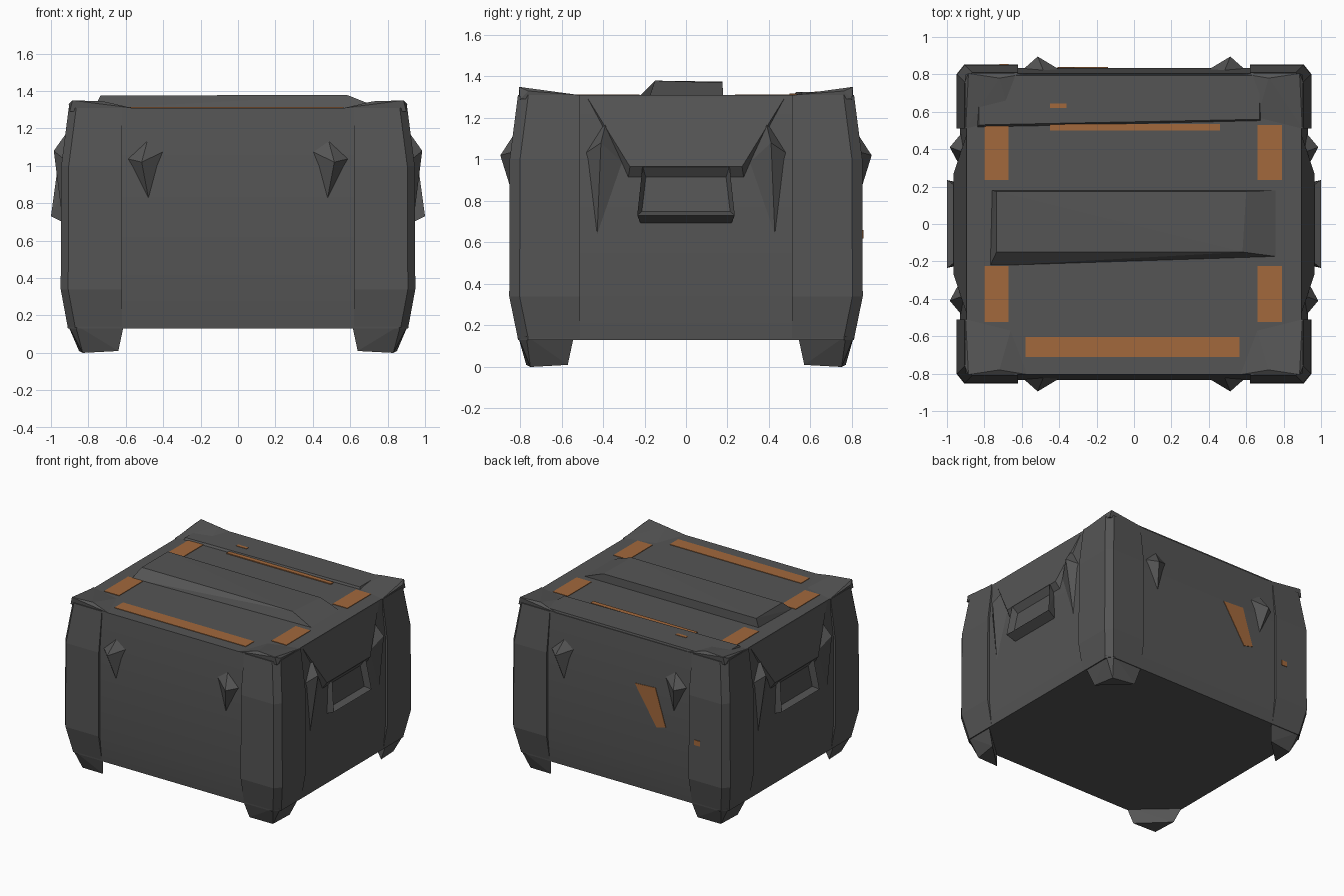
import bpy, bmesh
from mathutils import Vector

if "Cube" in bpy.data.objects:
    bpy.data.objects.remove(bpy.data.objects["Cube"])


def material(name, rgb):
    m = bpy.data.materials.new(name)
    m.diffuse_color = (*rgb, 1)
    m.use_nodes = True
    m.node_tree.nodes["Principled BSDF"].inputs["Base Color"].default_value = m.diffuse_color
    return m


GREY = material("dark grey metal", (0.09, 0.09, 0.09))
ORANGE = material("worn orange paint", (0.36, 0.14, 0.045))


def finish(name, bm, mat, smooth=None):
    bmesh.ops.recalc_face_normals(bm, faces=bm.faces)
    me = bpy.data.meshes.new(name)
    bm.to_mesh(me)
    bm.free()
    me.materials.append(mat)
    ob = bpy.data.objects.new(name, me)
    bpy.context.collection.objects.link(ob)
    if smooth:
        bpy.ops.object.select_all(action='DESELECT')
        ob.select_set(True)
        bpy.context.view_layer.objects.active = ob
        bpy.ops.object.shade_smooth_by_angle(angle=smooth)
    return ob


def hull(name, pts, mat=GREY, sx=1, sy=1, pocket=0):
    """Convex solid round the points, mirrored by sx and sy."""
    bm = bmesh.new()
    for x, y, z in pts:
        bm.verts.new((x * sx, y * sy, z))
    out = bmesh.ops.convex_hull(bm, input=bm.verts)
    loose = [v for v in bm.verts if not v.link_faces]
    bmesh.ops.delete(bm, geom=loose, context='VERTS')
    bmesh.ops.dissolve_limit(bm, angle_limit=0.02, verts=bm.verts, edges=bm.edges)
    bmesh.ops.recalc_face_normals(bm, faces=bm.faces)
    if pocket:
        f = max(bm.faces, key=lambda f: f.normal.x * sx * f.calc_area())
        bmesh.ops.inset_region(bm, faces=[f], thickness=0.03, depth=0)
        for v in f.verts:
            v.co.x -= pocket * sx
    return finish(name, bm, mat)


def box(name, x0, x1, y0, y1, z0, z1, mat):
    return hull(name, [(x, y, z) for x in (x0, x1) for y in (y0, y1) for z in (z0, z1)], mat)


CORNERS = [(sx, sy) for sx in (-1, 1) for sy in (-1, 1)]

# Body: chamfered rectangle lofted through four heights
LEVELS = [(0.91, 0.81, 0.13), (0.93, 0.835, 0.34), (0.93, 0.835, 1.0), (0.895, 0.805, 1.31)]
bm = bmesh.new()
rings = []
for a, b, z in LEVELS:
    c = 0.05
    ring = [(a, -b + c), (a, b - c), (a - c, b), (-a + c, b),
            (-a, b - c), (-a, -b + c), (-a + c, -b), (a - c, -b)]
    rings.append([bm.verts.new((x, y, z)) for x, y in ring])
for lo, hi in zip(rings, rings[1:]):
    for i in range(8):
        j = (i + 1) % 8
        bm.faces.new((lo[i], lo[j], hi[j], hi[i]))
bm.faces.new(rings[0])
bm.faces.new(rings[-1])
finish("crate_body", bm, GREY, 0.6)

for sx, sy in CORNERS:
    # Corner post, slightly proud of the walls
    post = []
    for a, b, z in [(0.91, 0.81, 0.135), (0.948, 0.852, 0.34), (0.945, 0.85, 1.0), (0.905, 0.81, 1.31)]:
        post += [(a, 0.51, z), (a, b - 0.05, z), (a - 0.04, b, z), (0.62, b, z)]
    hull("corner_post", post, sx=sx, sy=sy)
    # Tapered triangular foot
    hull("foot", [(0.91, 0.77, 0.15), (0.87, 0.81, 0.15), (0.61, 0.81, 0.15), (0.91, 0.54, 0.15),
                  (0.83, 0.75, 0), (0.64, 0.77, 0.01), (0.85, 0.57, 0.01)], sx=sx, sy=sy)
    # Raised lid corner
    hull("lid_corner", [(0.885, 0.805, 1.35), (0.905, 0.76, 1.33), (0.57, 0.805, 1.31),
                        (0.9, 0.51, 1.31), (0.66, 0.57, 1.31), (0.72, 0.78, 1.345),
                        (0.9, 0.8, 1.29)], sx=sx, sy=sy)
    # Pointed clip on the front and back
    hull("wall_clip", [(0.6, 0.82, 1.04), (0.39, 0.82, 1.08), (0.47, 0.82, 0.78),
                       (0.48, 0.81, 1.15), (0.515, 0.895, 1.02)], sx=sx, sy=sy)
    # Pointed clip beside each handle
    hull("side_clip", [(0.91, 0.5, 1.02), (0.92, 0.29, 0.97), (0.9, 0.38, 1.2),
                       (0.925, 0.43, 0.6), (0.985, 0.41, 1.08)], sx=sx, sy=sy)

for sx in (-1, 1):
    # Sloping housing above the handle
    hull("handle_housing", [(x, s * y, z) for s in (-1, 1) for x, y, z in
         [(0.895, 0.48, 1.305), (0.965, 0.27, 0.965), (0.92, 0.28, 0.9), (0.85, 0.4, 1.2)]], sx=sx)
    # Handle with a recessed grip
    hull("handle", [(x, s * y, z) for s in (-1, 1) for x, y, z in
         [(0.968, 0.21, 0.965), (1.0, 0.235, 0.73), (0.93, 0.22, 0.695), (0.9, 0.2, 0.95)]],
         sx=sx, pocket=0.045)

# Raised centre rib and low back ridge on the lid
hull("lid_rib", [(-0.77, -0.225, 1.305), (0.77, -0.175, 1.305), (0.77, 0.18, 1.305), (-0.76, 0.18, 1.305),
                 (-0.735, -0.15, 1.375), (0.58, -0.15, 1.38), (0.6, 0.175, 1.37), (-0.735, 0.175, 1.375)])
hull("lid_back_ridge", [(-0.84, 0.515, 1.305), (0.68, 0.55, 1.305), (0.68, 0.8, 1.305), (-0.84, 0.8, 1.305),
                        (-0.83, 0.53, 1.325), (0.67, 0.56, 1.325), (0.67, 0.795, 1.325), (-0.83, 0.795, 1.325)])

# Orange paint on the lid
Z0, Z1 = 1.308, 1.314
for x0, x1 in ((-0.8, -0.67), (0.66, 0.79)):
    for y0, y1 in ((0.235, 0.53), (-0.525, -0.225)):
        box("lid_corner_paint", x0, x1, y0, y1, Z0, Z1, ORANGE)
box("lid_front_stripe", -0.58, 0.565, -0.71, -0.605, Z0, Z1, ORANGE)
box("lid_back_stripe", -0.45, 0.46, 0.5, 0.535, Z0, Z1 + 0.003, ORANGE)
box("lid_paint_chip", -0.45, -0.36, 0.62, 0.645, 1.322, 1.328, ORANGE)

# Orange scuffs on the back wall
hull("back_scuff", [(x, y, z) for y in (0.832, 0.839) for x, z in
                    [(-0.14, 0.96), (-0.32, 0.97), (-0.41, 0.68), (-0.33, 0.66)]], ORANGE)
box("back_paint_chip", -0.72, -0.67, 0.85, 0.856, 0.62, 0.66, ORANGE)
